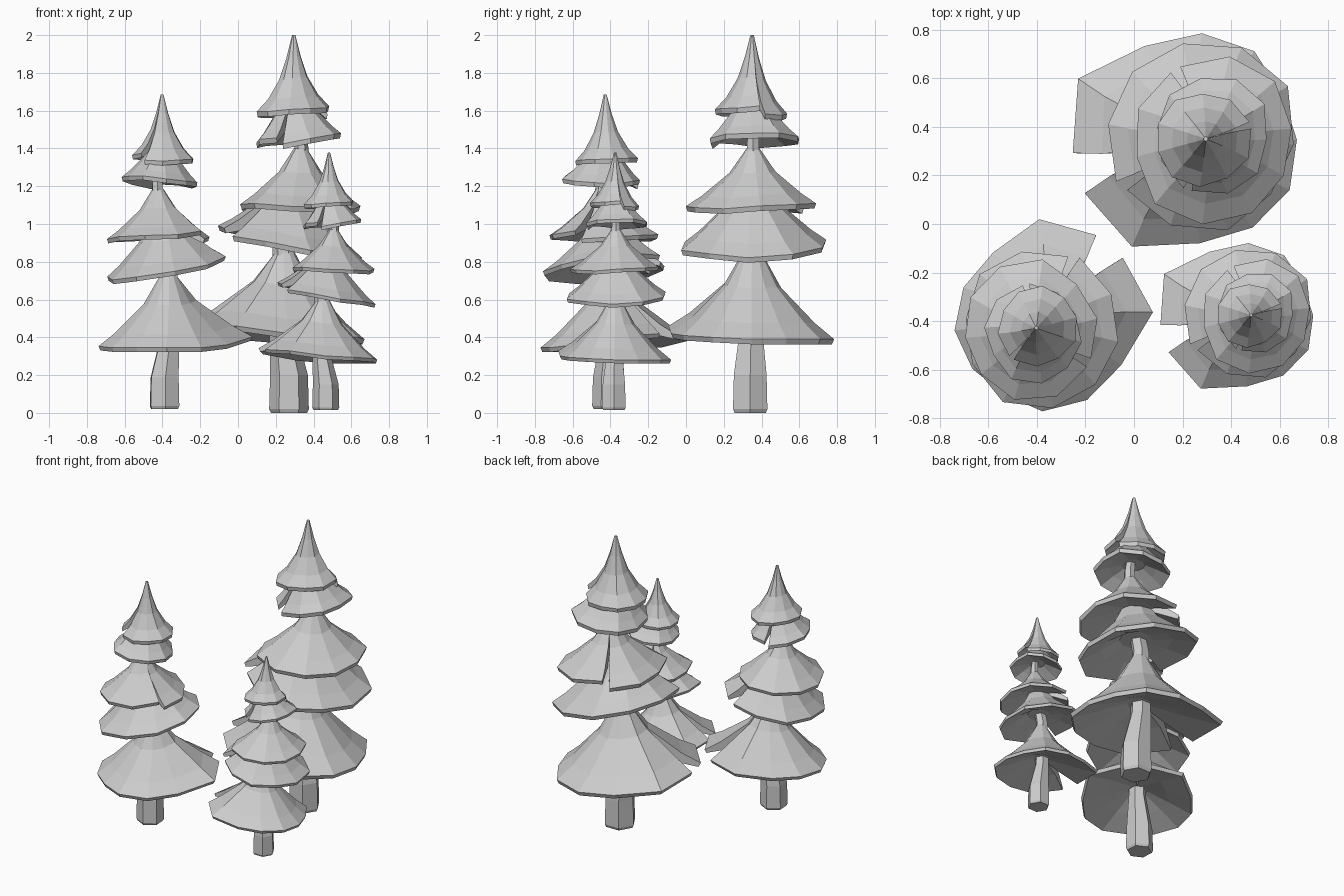
import bpy, math, random
from mathutils import Matrix, Vector

cube = bpy.data.objects.get("Cube")
if cube:
    bpy.data.objects.remove(cube, do_unlink=True)

grey = bpy.data.materials.new("light_grey")
grey.use_nodes = True
tone = (0.6, 0.6, 0.6, 1)
grey.diffuse_color = tone
grey.node_tree.nodes["Principled BSDF"].inputs["Base Color"].default_value = tone

# All parts are shaped around the tall tree's axis, then placed per tree
AXIS = Vector((0.30, 0.35, 0))


def add_object(name, verts, faces, place):
    mesh = bpy.data.meshes.new(name)
    mesh.from_pydata([place @ (Vector(v) - AXIS) for v in verts], [], faces)
    mesh.materials.append(grey)
    obj = bpy.data.objects.new(name, mesh)
    bpy.context.collection.objects.link(obj)


def grid_faces(rows, cols, wrap=False):
    last = cols if wrap else cols - 1
    return [(r * cols + c, (r + 1) * cols + c,
             (r + 1) * cols + (c + 1) % cols, r * cols + (c + 1) % cols)
            for r in range(rows - 1) for c in range(last)]


def trunk(name, place):
    # centre x, centre y, height, radius
    path = [(0.27, 0.34, 0, 0.095), (0.27, 0.34, 0.02, 0.105),
            (0.27, 0.34, 0.2, 0.1), (0.235, 0.345, 0.45, 0.068),
            (0.24, 0.35, 0.9, 0.055), (0.335, 0.355, 1.3, 0.042),
            (0.335, 0.355, 1.45, 0.035), (0.3, 0.35, 1.7, 0.02)]
    sides = 6
    verts = []
    for x, y, z, r in path:
        for i in range(sides):
            a = math.tau * i / sides
            verts.append((x + r * math.cos(a), y + r * math.sin(a), z))
    faces = [f[::-1] for f in grid_faces(len(path), sides, True)]
    faces.append(tuple(reversed(range(sides))))
    add_object(name, verts, [f[::-1] for f in faces[:-1]] + faces[-1:], place)


def skirt(name, place, top, top_r, centre, rim, profile, start, gap):
    """Split cone of foliage with a shallow hollow below; rim lists (radius, height)."""
    n = len(rim)
    mean = sum(z for r, z in rim) / n
    roof = mean + 0.22 * (top[2] - mean)
    verts = []

    def ring(spread, height):
        sweep = 360 - gap * spread
        cx, cy = (top[k] + (centre[k] - top[k]) * spread for k in (0, 1))
        for i, (r, z) in enumerate(rim):
            a = math.radians(start + sweep * i / (n - 1) - gap * (spread - 1) / -2)
            rr = top_r + (r - top_r) * spread
            verts.append((cx + rr * math.cos(a), cy + rr * math.sin(a), height(z)))

    # outer slope, rim edge, then the underside
    for drop, spread in profile:
        ring(spread, lambda z: top[2] + (z - top[2]) * drop)
    ring(0.97, lambda z: z - 0.027)
    ring(0.5, lambda z: roof - 0.6 * (roof - z))
    ring(0.08, lambda z: roof)
    rows = len(profile) + 3
    faces = grid_faces(rows, n)
    faces.append(tuple(range(n - 1)))
    faces.append(tuple(reversed(range((rows - 1) * n, rows * n))))
    # end walls of the split
    faces.append(tuple(r * n for r in reversed(range(rows))))
    faces.append(tuple(r * n + n - 1 for r in range(rows)))
    add_object(name, verts, faces, place)


def ragged_rim(radius, height, tilt, high_side, start, seed, n=11):
    rng = random.Random(seed)
    rim = []
    for i in range(n):
        a = start + 352 * i / (n - 1)
        z = height + tilt * math.cos(math.radians(a - high_side))
        lift = 0.045 * (i / (n - 1) - 0.5)
        rim.append((radius * rng.uniform(0.95, 1.07), z + lift + rng.uniform(-0.008, 0.008)))
    return rim


BOUGH = [(0, 0), (0.42, 0.28), (0.82, 0.74), (1, 1)]
SPIRE = [(0, 0), (0.3, 0.16), (0.58, 0.36), (0.84, 0.68), (1, 1)]
LOW_RADII = [0.55, 0.54, 0.43, 0.41, 0.40, 0.37, 0.36, 0.41, 0.435, 0.46, 0.585, 0.555]
LOW_HEIGHTS = [0.47, 0.46, 0.42, 0.41, 0.40, 0.39, 0.39, 0.39, 0.39, 0.41, 0.46, 0.48]

# name, apex, apex radius, rim centre, rim radius, rim height, tilt, high side, seam, profile
TIERS = [
    ("middle_lower_boughs", (0.28, 0.35, 1.22), 0.08, (0.28, 0.355), 0.385, 0.90, 0.07, 180, 215, BOUGH),
    ("middle_upper_boughs", (0.33, 0.355, 1.4), 0.035, (0.325, 0.345), 0.335, 1.10, 0.02, 180, 122, BOUGH),
    ("top_lower_boughs", (0.30, 0.35, 1.70), 0.06, (0.32, 0.365), 0.237, 1.455, 0.035, 0, 250, BOUGH),
    ("treetop", (0.295, 0.35, 2.0), 0.009, (0.283, 0.35), 0.195, 1.595, 0.005, 0, 20, SPIRE),
]


def tree(prefix, location, scale, turn):
    place = (Matrix.Translation(location) @ Matrix.Rotation(math.radians(turn), 4, "Z")
             @ Matrix.Scale(scale, 4))
    trunk(prefix + "_trunk", place)
    skirt(prefix + "_bottom_boughs", place, (0.25, 0.35, 0.86), 0.045,
          (0.30, 0.35), list(zip(LOW_RADII, LOW_HEIGHTS)), BOUGH, 204, 18)
    for seed, (part, top, top_r, centre, r, z, tilt, high, seam, profile) in enumerate(TIERS):
        rim = ragged_rim(r, z, tilt, high, seam, seed + 3)
        skirt(f"{prefix}_{part}", place, top, top_r, centre, rim, profile, seam, 8)


tree("tall_tree", (0.30, 0.35, 0), 1.0, 0)
tree("medium_tree", (-0.405, -0.43, 0.02), 0.833, -147)
tree("small_tree", (0.485, -0.375, 0.015), 0.682, 0)
